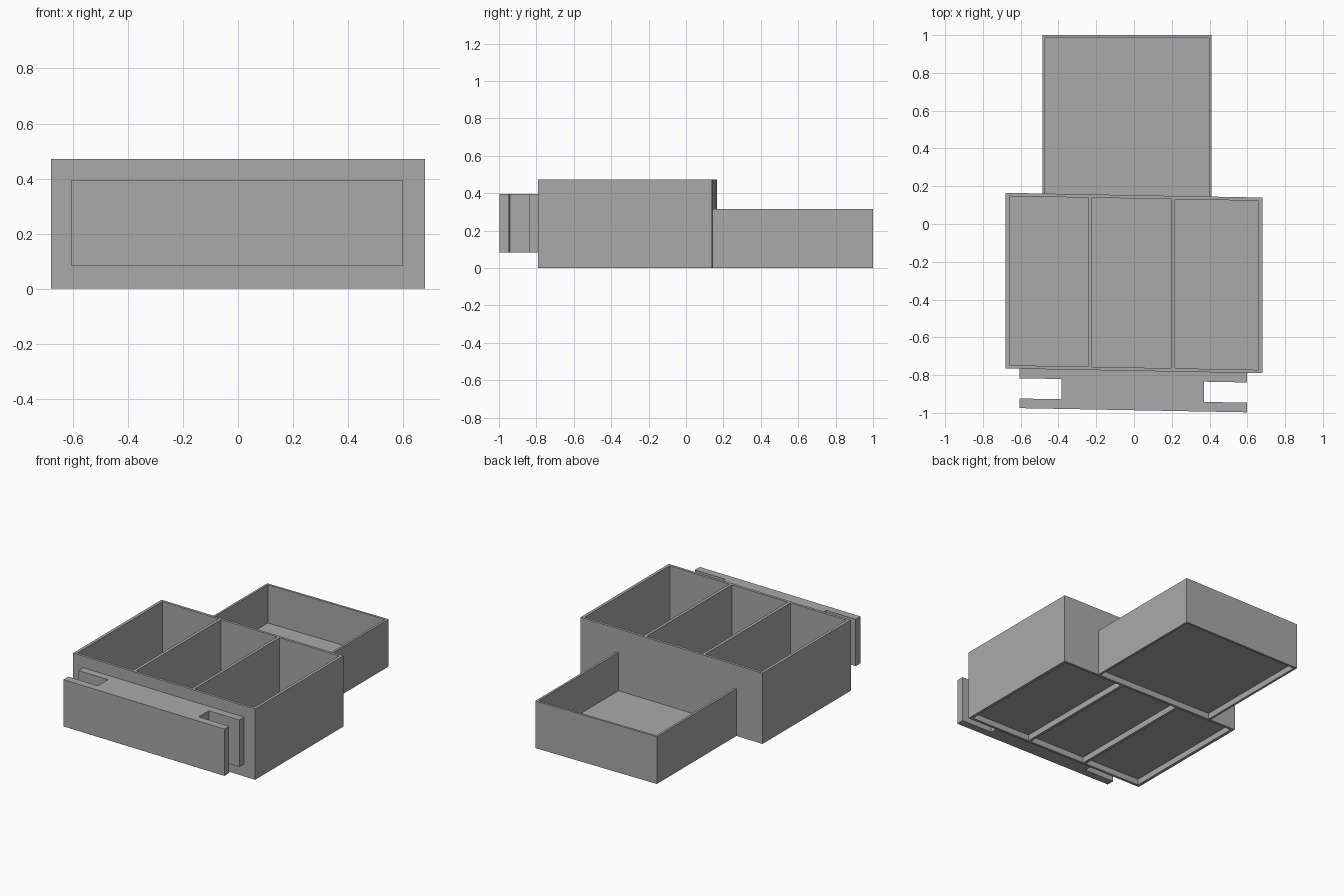
import bpy
import bmesh

cube = bpy.data.objects.get("Cube")
if cube:
    bpy.data.objects.remove(cube, do_unlink=True)

SKEW = -0.0184              # the front edge and case run slightly askew
FLOOR_LOW, FLOOR_TOP = 0.04, 0.06

grey = bpy.data.materials.new("plain grey")
grey.use_nodes = True
colour = (0.4, 0.4, 0.4, 1)
grey.diffuse_color = colour
grey.node_tree.nodes["Principled BSDF"].inputs["Base Color"].default_value = colour


def finish(name, bm, skew_below):
    """Skew the vertices in front of skew_below and make the object."""
    for v in bm.verts:
        if v.co.y < skew_below:
            v.co.y += SKEW * v.co.x
    bmesh.ops.recalc_face_normals(bm, faces=bm.faces)
    mesh = bpy.data.meshes.new(name)
    bm.to_mesh(mesh)
    bm.free()
    mesh.materials.append(grey)
    bpy.context.collection.objects.link(bpy.data.objects.new(name, mesh))


def sink(bm, faces, z):
    """Push separate faces straight to height z, leaving walls behind."""
    for f in bmesh.ops.extrude_discrete_faces(bm, faces=faces)["faces"]:
        for v in f.verts:
            v.co.z = z


def tray(name, xs, ys, height, pockets, skew_below):
    """A block on grid lines xs, ys, with pocket cells sunk from both sides."""
    bm = bmesh.new()
    rows = [[bm.verts.new((x, y, 0)) for x in xs] for y in ys]
    base = {}
    for j in range(len(ys) - 1):
        for i in range(len(xs) - 1):
            base[i, j] = bm.faces.new((rows[j][i], rows[j][i + 1],
                                       rows[j + 1][i + 1], rows[j + 1][i]))
    centres = [base[p].calc_center_median().xy for p in pockets]
    new = bmesh.ops.extrude_face_region(bm, geom=list(bm.faces), use_keep_orig=True)["geom"]
    for v in new:
        if isinstance(v, bmesh.types.BMVert):
            v.co.z = height

    def cells(z):
        return [f for f in bm.faces
                if all(abs(v.co.z - z) < 1e-5 for v in f.verts)
                and any((f.calc_center_median().xy - c).length < 1e-4 for c in centres)]

    sink(bm, cells(height), FLOOR_TOP)
    sink(bm, cells(0), FLOOR_LOW)
    finish(name, bm, skew_below)


# Tall case with three compartments
tray("compartment_case",
     [-0.68, -0.66, -0.242, -0.222, 0.197, 0.216, 0.66, 0.68],
     [-0.7775, -0.76, 0.135, 0.1525], 0.472,
     [(1, 1), (3, 1), (5, 1)], 2)

# Low tray that joins the back of the case
tray("rear_tray", [-0.485, -0.47, 0.396, 0.411], [0.145, 0.985, 1.0], 0.315,
     [(1, 0)], 0.5)

# Front panel, spacer and backing in one H-shaped section
section = [(-0.605, -0.986), (0.597, -0.986), (0.597, -0.935), (0.37, -0.935),
           (0.37, -0.828), (0.597, -0.828), (0.597, -0.7775), (-0.605, -0.7775),
           (-0.605, -0.828), (-0.384, -0.828), (-0.384, -0.935), (-0.605, -0.935)]
bm = bmesh.new()
face = bm.faces.new([bm.verts.new((x, y, 0.083)) for x, y in section])
new = bmesh.ops.extrude_face_region(bm, geom=[face], use_keep_orig=True)["geom"]
for v in new:
    if isinstance(v, bmesh.types.BMVert):
        v.co.z = 0.395
finish("front_panel", bm, 2)
